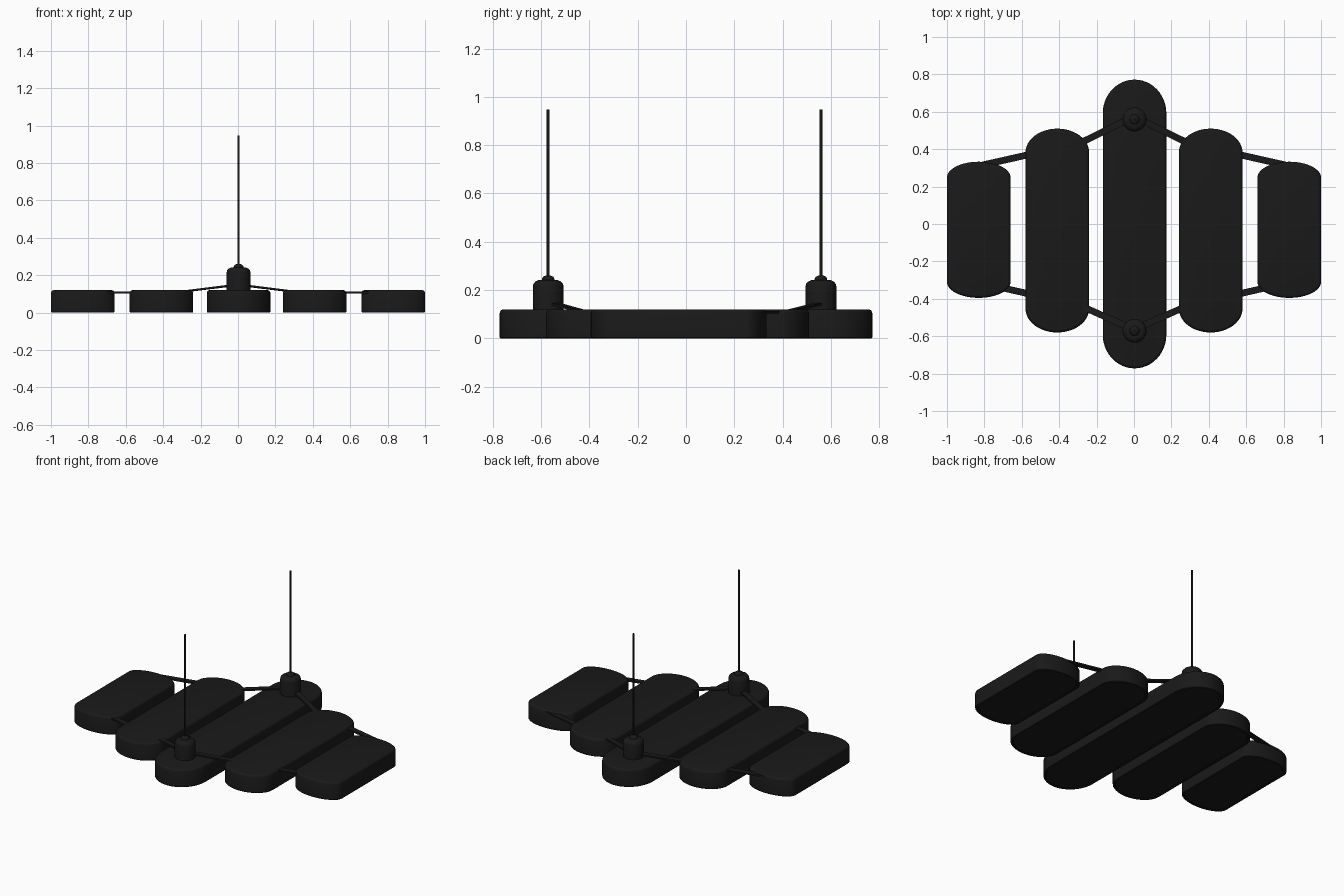
import bpy, bmesh, math
from mathutils import Vector

if "Cube" in bpy.data.objects:
    bpy.data.objects.remove(bpy.data.objects["Cube"])

black = bpy.data.materials.new("black_metal")
black.diffuse_color = (0.01, 0.01, 0.01, 1)
black.use_nodes = True
black.node_tree.nodes["Principled BSDF"].inputs["Base Color"].default_value = black.diffuse_color


def finish(bm, name, angle=35):
    bmesh.ops.recalc_face_normals(bm, faces=bm.faces)
    me = bpy.data.meshes.new(name)
    bm.to_mesh(me)
    bm.free()
    ob = bpy.data.objects.new(name, me)
    bpy.context.collection.objects.link(ob)
    me.materials.append(black)
    bpy.ops.object.select_all(action='DESELECT')
    bpy.context.view_layer.objects.active = ob
    ob.select_set(True)
    bpy.ops.object.shade_smooth_by_angle(angle=math.radians(angle))
    return ob


def panel(name, x, y0, y1, width=0.34, n=24):
    """Pill-shaped slab; shorter panels have proportionally flatter ends."""
    cy, half, r = (y0 + y1) / 2, (y1 - y0) / 2, width / 2
    rise = 0.18 * half / 0.772

    def ring(z, inset):
        pts = []
        for side in (1, -1):
            for i in range(n + 1):
                a = math.pi * i / n
                px = side * (r - inset) * math.cos(a)
                py = side * (half - rise + (rise - inset) * math.sin(a))
                pts.append(bm.verts.new((x + px, cy + py, z)))
        return pts

    bm = bmesh.new()
    rings = [ring(z, i) for z, i in ((0.004, 0.018), (0.0, 0.014), (0.0, 0.003), (0.004, 0.0),
                                     (0.105, 0.0), (0.113, 0.003), (0.118, 0.008), (0.12, 0.016))]
    for a, b in zip(rings, rings[1:]):
        for i in range(len(a)):
            j = (i + 1) % len(a)
            bm.faces.new((a[i], a[j], b[j], b[i]))
    bm.faces.new(rings[0])
    bm.faces.new(rings[-1])
    finish(bm, name)


def lathe(name, y, profile, steps=32):
    bm = bmesh.new()
    vs = [bm.verts.new((r, 0, z)) for r, z in profile]
    edges = [bm.edges.new(p) for p in zip(vs, vs[1:])]
    bmesh.ops.spin(bm, geom=vs + edges, cent=(0, 0, 0), axis=(0, 0, 1),
                   angle=2 * math.pi, steps=steps)
    bmesh.ops.remove_doubles(bm, verts=bm.verts, dist=1e-5)
    bmesh.ops.translate(bm, verts=bm.verts, vec=(0.003, y, 0))
    finish(bm, name)


def strap(name, path, width=0.036, thick=0.01):
    """Flat bar swept along a path."""
    bm = bmesh.new()
    pts = [Vector(p) for p in path]
    rings = []
    for i, p in enumerate(pts):
        d = pts[min(i + 1, len(pts) - 1)] - pts[max(i - 1, 0)]
        s = Vector((-d.y, d.x, 0)).normalized() * width / 2
        u = Vector((0, 0, thick / 2))
        rings.append([bm.verts.new(p + q) for q in (s + u, s - u, -s - u, -s + u)])
    for a, b in zip(rings, rings[1:]):
        for i in range(4):
            j = (i + 1) % 4
            bm.faces.new((a[i], a[j], b[j], b[i]))
    bm.faces.new(rings[0])
    bm.faces.new(rings[-1])
    finish(bm, name)


# light panels
panel("centre_panel", 0.003, -0.772, 0.772)
for side, s in (("left", -1), ("right", 1)):
    panel(side + "_middle_panel", s * 0.41, -0.58, 0.51)
    panel(side + "_outer_panel", s * 0.83, -0.395, 0.333)

# hubs with rounded tops, cord grips and hanging rods
hub = [(0, 0.11), (0.064, 0.11), (0.064, 0.215), (0.061, 0.226),
       (0.053, 0.235), (0.04, 0.241), (0, 0.243)]
grip = [(0, 0.235), (0.026, 0.235), (0.026, 0.247), (0.021, 0.255), (0.01, 0.26), (0, 0.26)]
rod = [(0, 0.25), (0.006, 0.25), (0.006, 0.947), (0, 0.947)]
for end, y in (("front", -0.571), ("back", 0.559)):
    lathe(end + "_hub", y, hub)
    lathe(end + "_cord_grip", y, grip)
    lathe(end + "_hanging_rod", y, rod, 12)

# linking straps from hubs to the outer panels
for side, s in (("left", -1), ("right", 1)):
    strap("back_strap_" + side, [(0, 0.575, 0.149), (s * 0.29, 0.432, 0.113),
                                 (s * 0.41, 0.405, 0.108), (s * 0.82, 0.313, 0.108)])
    strap("front_strap_" + side, [(0, -0.565, 0.149), (s * 0.29, -0.435, 0.113),
                                  (s * 0.41, -0.408, 0.108), (s * 0.82, -0.315, 0.108)])
